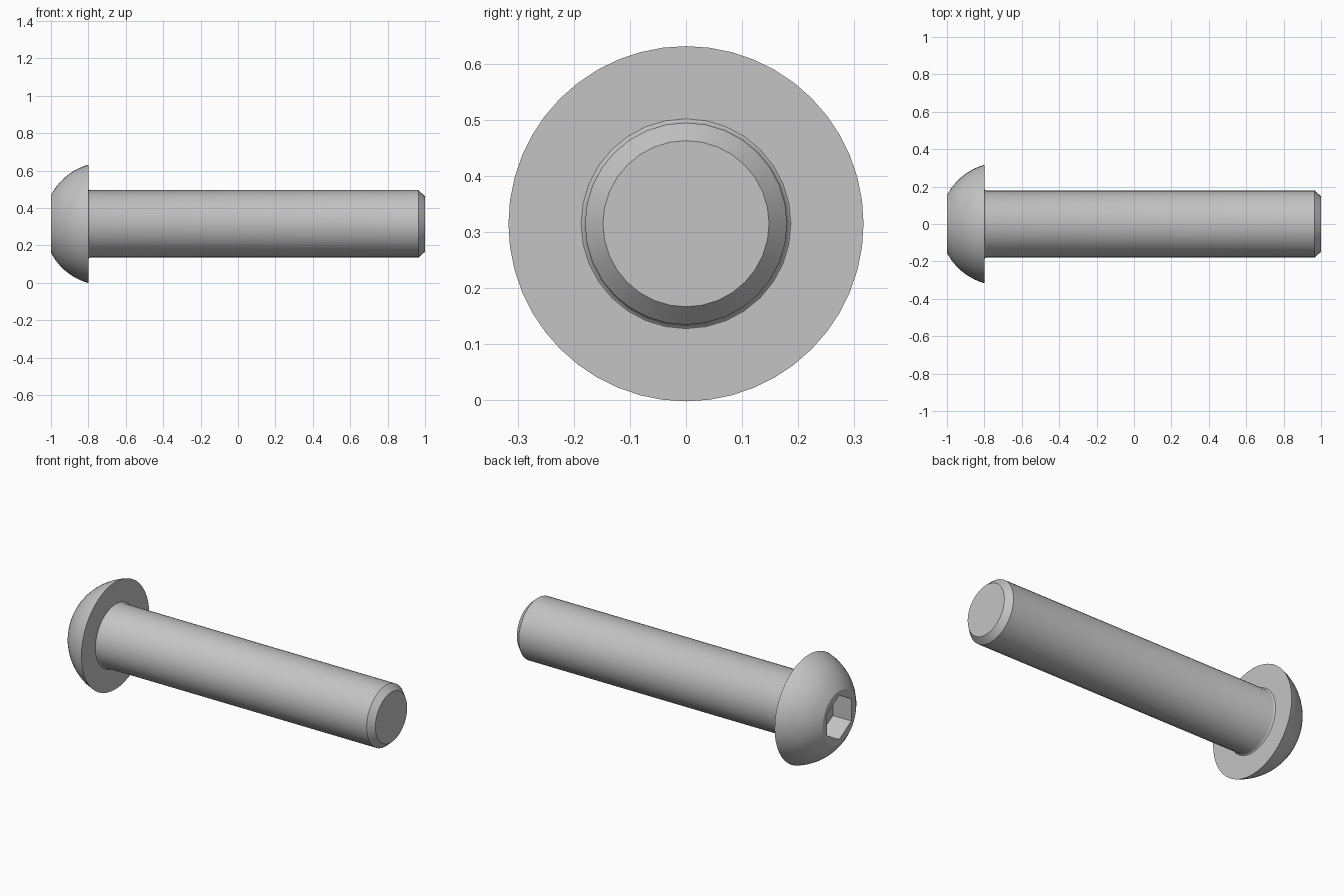
import bpy, bmesh
from math import sin, cos, pi, radians, sqrt

cube = bpy.data.objects.get("Cube")
if cube:
    bpy.data.objects.remove(cube, do_unlink=True)

HEAD_R = 0.315
AXIS_Z = HEAD_R
HEX_FLAT = 0.1125   # socket centre to flat

steel = bpy.data.materials.new("grey steel")
steel.use_nodes = True
grey = (0.55, 0.55, 0.55, 1)
steel.diffuse_color = grey
steel.node_tree.nodes["Principled BSDF"].inputs["Base Color"].default_value = grey


def round_ring(r):
    return lambda a: r


def hex_ring(a):
    """Radius of a hexagon with corners at top and bottom."""
    return HEX_FLAT / cos((a - pi / 2 + 1e-6) % (pi / 3) - pi / 6)


def lathe(name, rings, sides):
    """Skin a closed body through (x, radius function) rings along the x axis."""
    bm = bmesh.new()
    loops = []
    for x, radius in rings:
        angles = [2 * pi * k / sides for k in range(sides)]
        loops.append([bm.verts.new((x, radius(a) * cos(a), AXIS_Z + radius(a) * sin(a)))
                      for a in angles])
    for p, q in zip(loops, loops[1:]):
        for k in range(sides):
            n = (k + 1) % sides
            bm.faces.new((p[k], p[n], q[n], q[k]))
    bm.faces.new(loops[0])
    bm.faces.new(loops[-1])
    bmesh.ops.recalc_face_normals(bm, faces=bm.faces)
    mesh = bpy.data.meshes.new(name)
    bm.to_mesh(mesh)
    bm.free()
    mesh.materials.append(steel)
    obj = bpy.data.objects.new(name, mesh)
    bpy.context.collection.objects.link(obj)
    bpy.ops.object.select_all(action='DESELECT')
    obj.select_set(True)
    bpy.context.view_layer.objects.active = obj
    bpy.ops.object.shade_smooth_by_angle(angle=radians(30))
    return obj


# Button head: underside, spherical dome, flat end, hexagonal socket
CENTRE_X, DOME_R, STEPS = -0.71, 0.329, 8
dome = []
for i in range(STEPS + 1):
    x = -0.8 - 0.2 * i / STEPS
    dome.append((x, round_ring(sqrt(DOME_R ** 2 - (x - CENTRE_X) ** 2))))
socket = [(-1, hex_ring), (-0.88, hex_ring)]
lathe("screw_head", dome + socket, 48)

# Shank: small fillet under the head, straight body, chamfered tip
shank = [(-0.8, 0.187), (-0.797, 0.183), (-0.79, 0.18), (0.965, 0.18), (1, 0.148)]
lathe("shank", [(x, round_ring(r)) for x, r in shank], 32)
